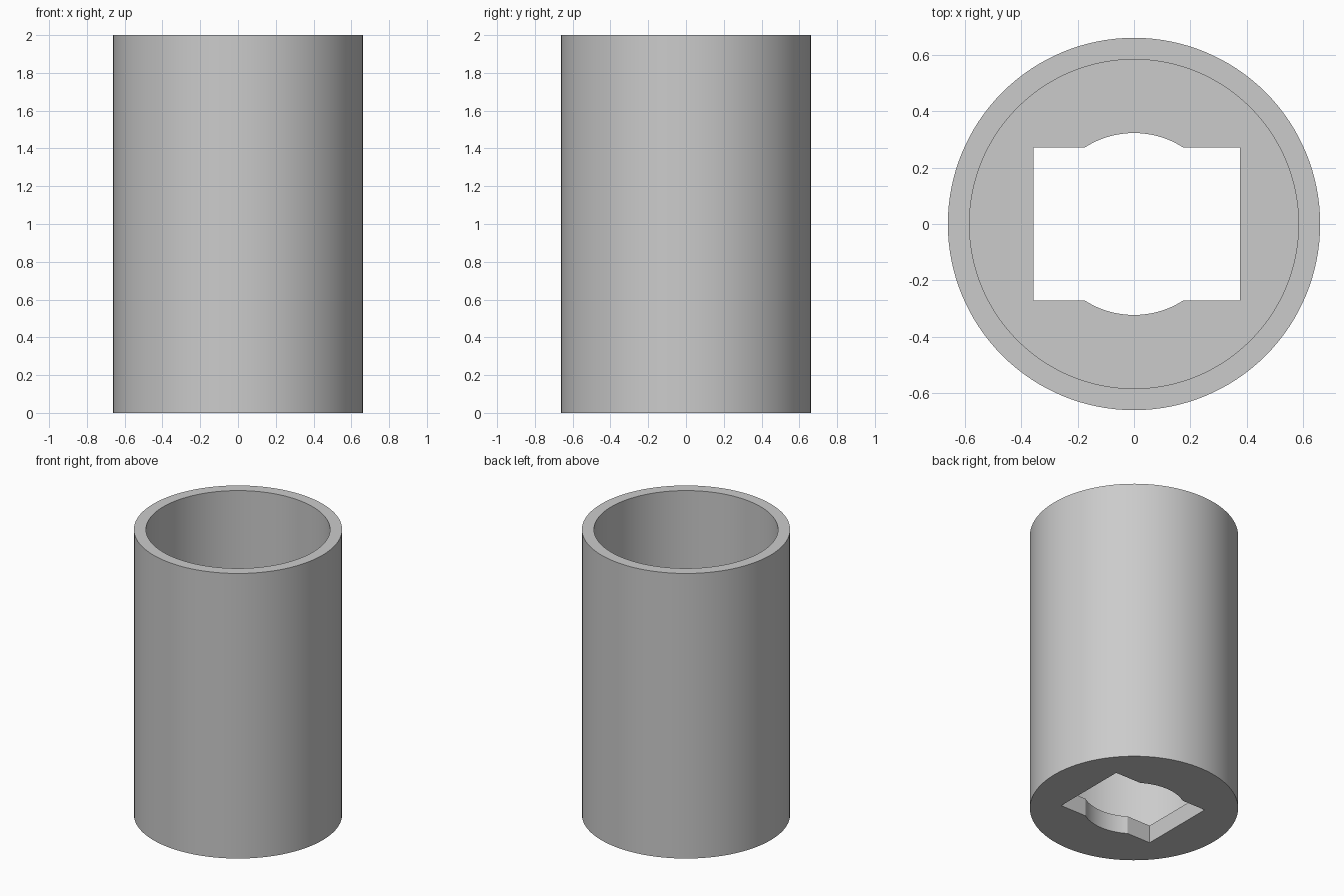
import bpy
import bmesh
from math import cos, sin, pi, atan2, hypot, radians

default_cube = bpy.data.objects.get("Cube")
if default_cube:
    bpy.data.objects.remove(default_cube, do_unlink=True)

HEIGHT = 2.0
OUTER_RADIUS = 0.662
BORE_RADIUS = 0.585
FLOOR = 0.125
SIDES = 128


def arc(radius, start, end, steps):
    """Points along an arc, both ends included."""
    angles = [start + (end - start) * i / steps for i in range(steps + 1)]
    return [(radius * cos(a), radius * sin(a)) for a in angles]


def prism(name, outline, bottom, top):
    """Extrude a flat outline upward into a closed solid."""
    bm = bmesh.new()
    base = bm.faces.new([bm.verts.new((x, y, bottom)) for x, y in outline])
    extruded = bmesh.ops.extrude_face_region(bm, geom=[base])["geom"]
    for v in extruded:
        if isinstance(v, bmesh.types.BMVert):
            v.co.z = top
    bmesh.ops.recalc_face_normals(bm, faces=bm.faces)
    mesh = bpy.data.meshes.new(name)
    bm.to_mesh(mesh)
    bm.free()
    obj = bpy.data.objects.new(name, mesh)
    bpy.context.collection.objects.link(obj)
    return obj


def cut(target, cutter):
    """Subtract the cutter from the target and remove it."""
    cutter.hide_render = True
    mod = target.modifiers.new("Cut", "BOOLEAN")
    mod.operation = "DIFFERENCE"
    mod.solver = "EXACT"
    mod.object = cutter
    bpy.context.view_layer.objects.active = target
    bpy.ops.object.modifier_apply(modifier=mod.name)
    bpy.data.objects.remove(cutter, do_unlink=True)


# Cylindrical cup body
body = prism("cylinder_body", arc(OUTER_RADIUS, 0, 2 * pi, SIDES)[:-1], 0, HEIGHT)

# Wide bore, open at the top
cut(body, prism("bore_cutter", arc(BORE_RADIUS, 0, 2 * pi, SIDES)[:-1], FLOOR, HEIGHT + 0.1))

# Floor slot: rectangle with a round bulge on its front and back sides
left, right, half_depth, bulge_x = 0.376, -0.358, 0.272, 0.175
bulge = hypot(bulge_x, half_depth)
a = atan2(half_depth, bulge_x)
slot = [(right, -half_depth)] + arc(bulge, a - pi, -a, 24) + [(left, -half_depth)]
slot += [(left, half_depth)] + arc(bulge, a, pi - a, 24) + [(right, half_depth)]
cut(body, prism("slot_cutter", slot, -0.1, FLOOR + 0.1))

# Plain grey material
grey = bpy.data.materials.new("light grey")
grey.use_nodes = True
colour = (0.6, 0.6, 0.6, 1)
grey.diffuse_color = colour
grey.node_tree.nodes["Principled BSDF"].inputs["Base Color"].default_value = colour
body.data.materials.clear()
body.data.materials.append(grey)

# Smooth round walls, sharp rims
bpy.ops.object.select_all(action="DESELECT")
body.select_set(True)
bpy.context.view_layer.objects.active = body
bpy.ops.object.shade_smooth_by_angle(angle=radians(25))
